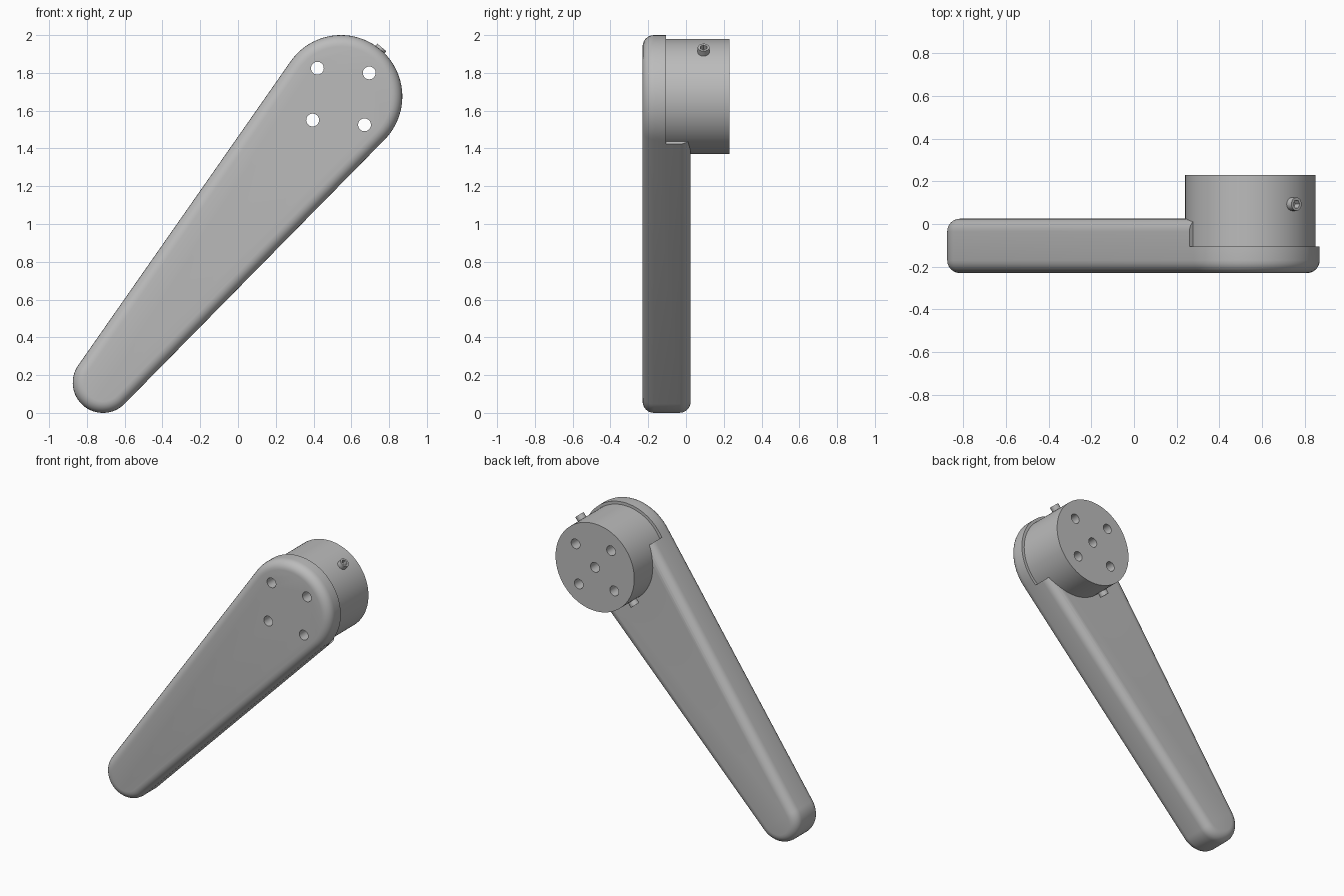
import bpy, bmesh, math
from mathutils import Matrix, Vector

if "Cube" in bpy.data.objects:
    bpy.data.objects.remove(bpy.data.objects["Cube"], do_unlink=True)

# One grey for the whole model
grey = bpy.data.materials.new("plain grey")
grey.use_nodes = True
grey.diffuse_color = (0.5, 0.5, 0.5, 1)
grey.node_tree.nodes["Principled BSDF"].inputs["Base Color"].default_value = (0.5, 0.5, 0.5, 1)

# Arm runs from a small tip circle to a large hub circle
TIP, TIP_R = Vector((-0.715, 0, 0.16)), 0.16
HUB, HUB_R = Vector((0.545, 0, 1.675)), 0.325
AXIS = (HUB - TIP).normalized()
TILT = math.atan2(AXIS.x, AXIS.z)
FRONT, ARM_BACK, SEAT, HUB_BACK = -0.23, 0.025, -0.105, 0.23
DRUM_R = 0.305


def finish(name, bm):
    bmesh.ops.recalc_face_normals(bm, faces=bm.faces)
    mesh = bpy.data.meshes.new(name)
    bm.to_mesh(mesh)
    bm.free()
    mesh.materials.append(grey)
    obj = bpy.data.objects.new(name, mesh)
    bpy.context.collection.objects.link(obj)
    return obj


def rod(name, start, end, radius, sides=32):
    """Capped cylinder between two points."""
    start, end = Vector(start), Vector(end)
    bm = bmesh.new()
    turn = (end - start).to_track_quat('Z', 'Y').to_matrix().to_4x4()
    bmesh.ops.create_cone(bm, cap_ends=True, segments=sides, radius1=radius, radius2=radius,
                          depth=(end - start).length,
                          matrix=Matrix.Translation((start + end) / 2) @ turn)
    return finish(name, bm)


def activate(obj):
    bpy.ops.object.select_all(action='DESELECT')
    obj.select_set(True)
    bpy.context.view_layer.objects.active = obj


def cut(obj, cutter):
    """Subtract the cutter and discard it."""
    cutter.hide_render = True
    mod = obj.modifiers.new("cut", 'BOOLEAN')
    mod.operation, mod.solver, mod.object = 'DIFFERENCE', 'EXACT', cutter
    activate(obj)
    bpy.ops.object.modifier_apply(modifier=mod.name)
    bpy.data.objects.remove(cutter, do_unlink=True)


def smooth(obj):
    activate(obj)
    bpy.ops.object.shade_smooth_by_angle(angle=math.radians(30))


# Tapered arm: two arcs joined by their tangents, extruded, edges rounded
def arc(centre, radius, start, end, steps):
    points = []
    for i in range(steps + 1):
        a = start + (end - start) * i / steps + TILT
        points.append(centre + Vector((math.sin(a), 0, math.cos(a))) * radius)
    return points


spread = math.acos((TIP_R - HUB_R) / (HUB - TIP).length)
outline = arc(HUB, HUB_R, -spread, spread, 48)
outline += arc(TIP, TIP_R, spread, 2 * math.pi - spread, 32)
bm = bmesh.new()
face = bm.faces.new([bm.verts.new((p.x, FRONT, p.z)) for p in outline])
sides = bmesh.ops.extrude_face_region(bm, geom=[face])["geom"]
bmesh.ops.translate(bm, verts=[v for v in sides if isinstance(v, bmesh.types.BMVert)],
                    vec=(0, ARM_BACK - FRONT, 0))
bmesh.ops.recalc_face_normals(bm, faces=bm.faces)
rims = [e for e in bm.edges if abs(e.verts[0].co.y - e.verts[1].co.y) < 0.001]
bmesh.ops.bevel(bm, geom=rims, offset=0.06, offset_type='OFFSET', segments=6,
                profile=0.5, affect='EDGES', clamp_overlap=True)
arm = finish("arm", bm)

# Seat behind the wide end, ending square across the arm, plus the drum pocket
bm = bmesh.new()
centre = HUB + AXIS * 0.44 + Vector((0, SEAT + 0.25, 0))
bmesh.ops.create_cube(bm, size=1, matrix=Matrix.Translation(centre)
                      @ Matrix.Rotation(TILT, 4, 'Y') @ Matrix.Diagonal((1, 0.5, 1, 1)))
cut(arm, finish("seat_cutter", bm))


def at_depth(p, y):
    return Vector((p.x, y, p.z))


cut(arm, rod("pocket_cutter", at_depth(HUB, SEAT), at_depth(HUB, 0.4), DRUM_R, 96))

# Drum on the back of the wide end
drum = rod("drum", at_depth(HUB, SEAT), at_depth(HUB, HUB_BACK), DRUM_R, 96)

# Four bolt holes through everything, slightly turned, and a centre bore
for i in range(4):
    a = math.radians(39.8 + 90 * i)
    p = HUB + Vector((math.cos(a), 0, math.sin(a))) * 0.195
    for part in (arm, drum):
        cut(part, rod("bolt_cutter", at_depth(p, -0.5), at_depth(p, 0.5), 0.034))
cut(drum, rod("bore_cutter", at_depth(HUB, SEAT + 0.01), at_depth(HUB, 0.5), 0.034))

# Two opposite set screws with hex sockets
for name, side in (("upper_set_screw", 1), ("lower_set_screw", -1)):
    base = at_depth(HUB, 0.093)
    out = AXIS * side
    screw = rod(name, base + out * 0.25, base + out * 0.338, 0.031)
    cut(screw, rod("socket_cutter", base + out * 0.29, base + out * 0.4, 0.02, 6))
    smooth(screw)

smooth(arm)
smooth(drum)
